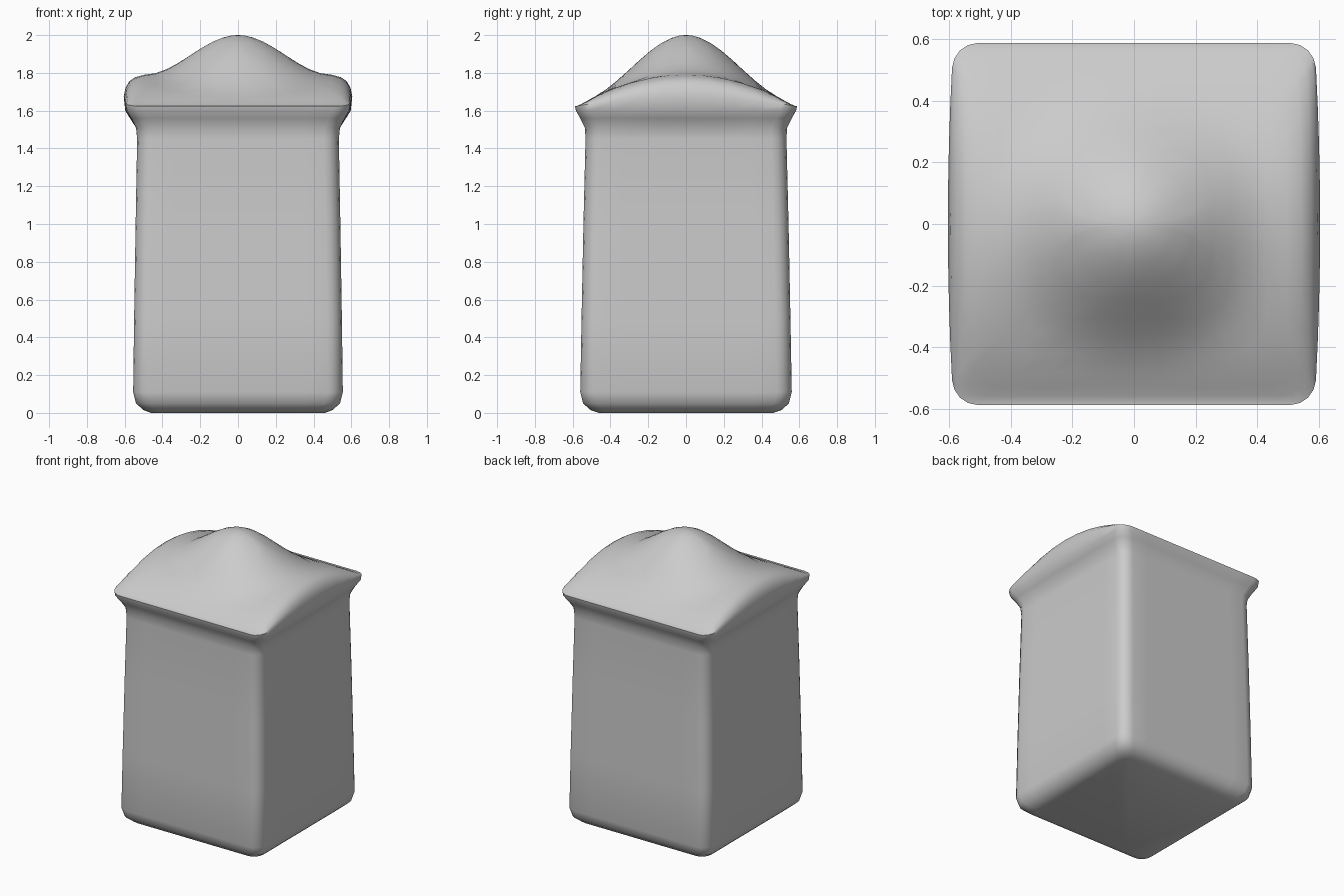
import bpy, bmesh, math

if "Cube" in bpy.data.objects:
    bpy.data.objects.remove(bpy.data.objects["Cube"])

SIDE = 8      # steps along each straight side
CORNER = 4    # steps around each rounded corner


def ring(a, b, r, bow=0.0):
    """Rounded rectangle outline with half sizes a, b; bow swells the x sides."""
    r = min(r, a * 0.9, b * 0.9)
    pts = []
    corners = [(1, 1), (-1, 1), (-1, -1), (1, -1)]
    for i, (sx, sy) in enumerate(corners):
        cx, cy = sx * (a - r), sy * (b - r)
        for k in range(CORNER + 1):
            t = math.pi / 2 * (i + k / CORNER)
            pts.append((cx + r * math.cos(t), cy + r * math.sin(t)))
        nx, ny = corners[(i + 1) % 4]
        ex, ey = nx * (a - r), ny * (b - r)
        t = math.pi / 2 * (i + 1)
        for k in range(1, SIDE):
            f = k / SIDE
            pts.append((cx + (ex - cx) * f + r * math.cos(t),
                        cy + (ey - cy) * f + r * math.sin(t)))
    return [(x * (1 - bow * (y / b) ** 2), y) for x, y in pts]


def roof_height(x, y):
    """Barrel arch over y with a soft bell-shaped crown in the middle."""
    arch = 0.17 * max(0.0, 1 - (y / 0.585) ** 2)
    d = min(1.0, math.hypot(x, y) / 0.5)
    return 1.62 + arch + 0.105 * (1 + math.cos(math.pi * d))


def loft(name, rings, mat):
    bm = bmesh.new()
    loops = [[bm.verts.new(p) for p in r] for r in rings]
    n = len(loops[0])
    for lo, hi in zip(loops, loops[1:]):
        for i in range(n):
            j = (i + 1) % n
            bm.faces.new((lo[i], lo[j], hi[j], hi[i]))
    bm.faces.new(loops[0][::-1])
    bm.faces.new(loops[-1])
    bmesh.ops.recalc_face_normals(bm, faces=bm.faces)
    me = bpy.data.meshes.new(name)
    bm.to_mesh(me)
    bm.free()
    me.materials.append(mat)
    ob = bpy.data.objects.new(name, me)
    bpy.context.collection.objects.link(ob)
    bpy.context.view_layer.objects.active = ob
    ob.select_set(True)
    bpy.ops.object.shade_smooth_by_angle(angle=math.radians(50))
    ob.select_set(False)
    return ob


grey = bpy.data.materials.new("plain grey")
grey.diffuse_color = (0.6, 0.6, 0.6, 1)
grey.use_nodes = True
grey.node_tree.nodes["Principled BSDF"].inputs["Base Color"].default_value = grey.diffuse_color

# Body walls and flared neck: height, half width, half depth, corner radius
profile = [
    (0.0, 0.46, 0.46, 0.06), (0.015, 0.50, 0.505, 0.07),
    (0.05, 0.54, 0.545, 0.08), (0.11, 0.555, 0.56, 0.08),
    (0.5, 0.55, 0.553, 0.08), (1.0, 0.542, 0.543, 0.08),
    (1.45, 0.534, 0.532, 0.08), (1.51, 0.54, 0.535, 0.08),
    (1.56, 0.572, 0.56, 0.08), (1.60, 0.597, 0.583, 0.08),
]
rings = [[(x, y, z) for x, y in ring(a, b, r, 0.02 if z > 1.52 else 0)]
         for z, a, b, r in profile]

# Roof: shrinking outlines dropped onto the roof surface, rounded at the eave
for s, k in [(1.0, 0.3), (0.985, 0.58), (0.95, 0.8), (0.9, 0.92), (0.82, 1),
             (0.72, 1), (0.62, 1), (0.52, 1), (0.42, 1), (0.32, 1),
             (0.22, 1), (0.13, 1), (0.06, 1), (0.01, 1)]:
    outline = ring(0.605 * s, 0.588 * s, 0.08 + 0.1 * (1 - s), 0.03 * s)
    rings.append([(x, y, 1.625 + k * (roof_height(x, y) - 1.625)) for x, y in outline])

loft("rounded_box_with_roof", rings, grey)
